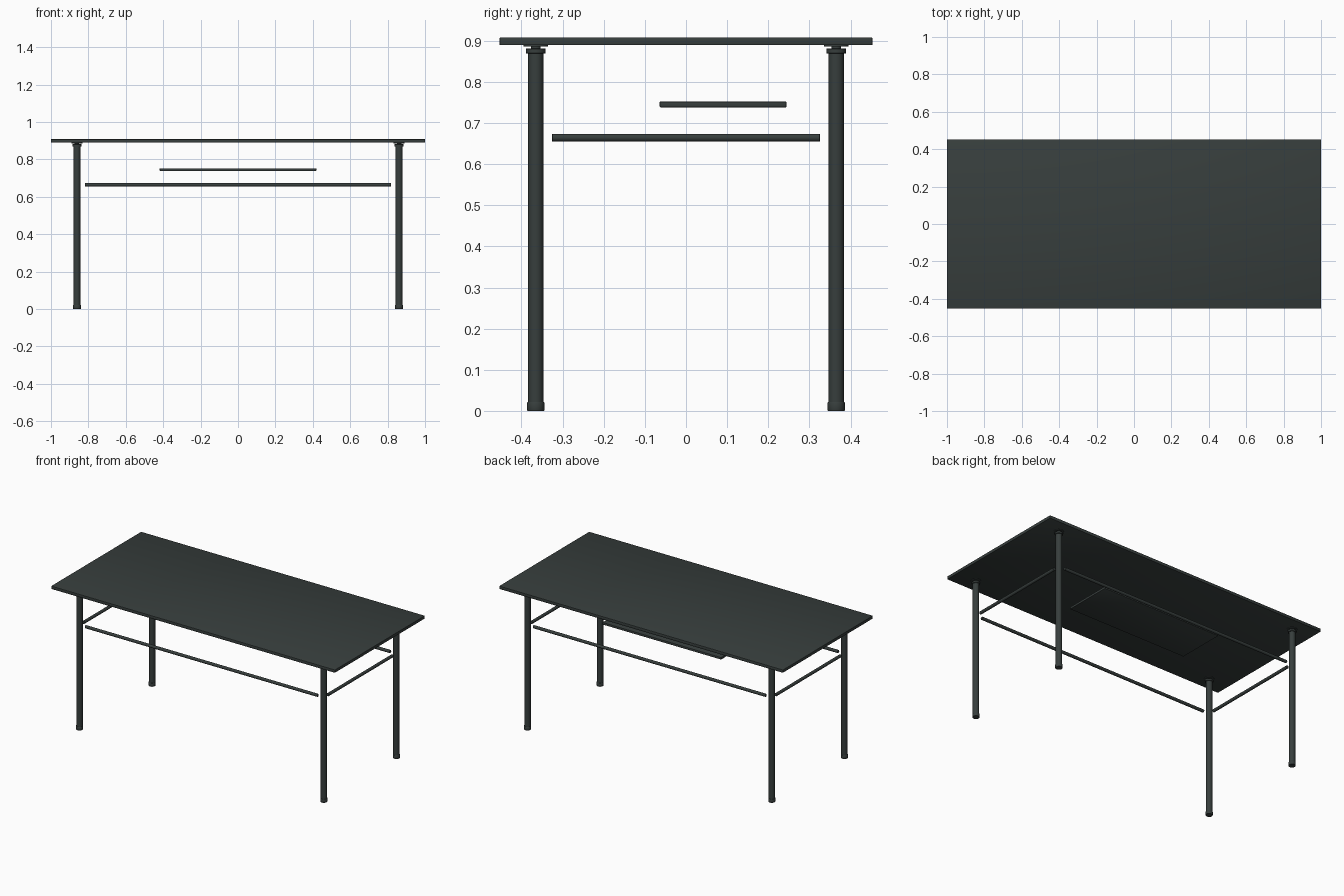
import bpy
import bmesh
from math import pi, cos, sin
from mathutils import Matrix

default = bpy.data.objects.get("Cube")
if default:
    bpy.data.objects.remove(default, do_unlink=True)

charcoal = bpy.data.materials.new("charcoal_metal")
charcoal.use_nodes = True
colour = (0.038, 0.048, 0.046, 1)
charcoal.diffuse_color = colour
bsdf = next(n for n in charcoal.node_tree.nodes if n.type == 'BSDF_PRINCIPLED')
bsdf.inputs["Base Color"].default_value = colour

LEG_X, LEG_Y = 0.861, 0.365
RAIL_Z, RAIL_R = 0.664, 0.0095


def finish(name, bm):
    """Turn a bmesh into a smooth-by-angle object with the shared material."""
    bmesh.ops.recalc_face_normals(bm, faces=bm.faces)
    mesh = bpy.data.meshes.new(name)
    bm.to_mesh(mesh)
    bm.free()
    mesh.materials.append(charcoal)
    obj = bpy.data.objects.new(name, mesh)
    bpy.context.collection.objects.link(obj)
    bpy.ops.object.select_all(action='DESELECT')
    obj.select_set(True)
    bpy.context.view_layer.objects.active = obj
    bpy.ops.object.shade_smooth_by_angle(angle=pi / 6)
    return obj


def slab(name, size, centre, bevel):
    bm = bmesh.new()
    bmesh.ops.create_cube(bm, size=1)
    bmesh.ops.scale(bm, vec=size, verts=bm.verts)
    bmesh.ops.translate(bm, vec=centre, verts=bm.verts)
    bmesh.ops.bevel(bm, geom=bm.edges[:], offset=bevel, segments=2,
                    profile=0.5, affect='EDGES')
    return finish(name, bm)


def lathe(name, profile, matrix, sides=32):
    """Revolve (radius, height) points about z and cap both ends."""
    bm = bmesh.new()
    rings = [[bm.verts.new((r * cos(2 * pi * i / sides), r * sin(2 * pi * i / sides), z))
              for i in range(sides)] for r, z in profile]
    for low, high in zip(rings, rings[1:]):
        for i in range(sides):
            j = (i + 1) % sides
            bm.faces.new((low[i], low[j], high[j], high[i]))
    bm.faces.new(rings[0][::-1])
    bm.faces.new(rings[-1])
    bm.transform(matrix)
    return finish(name, bm)


# Tabletop and the small shelf beneath it
slab("tabletop", (2.0, 0.906, 0.019), (0, 0, 0.8985), 0.002)
slab("under_shelf", (0.837, 0.308, 0.014), (0, 0.09, 0.745), 0.002)

# Legs with foot, collar, short neck and mounting flange
leg_profile = [(0.020, 0), (0.021, 0.002), (0.021, 0.020), (0.020, 0.022),
               (0.0185, 0.022), (0.0185, 0.869),
               (0.023, 0.869), (0.024, 0.870), (0.024, 0.880), (0.023, 0.881),
               (0.012, 0.881), (0.012, 0.886),
               (0.030, 0.886), (0.030, 0.890)]
for sx, side in ((1, "left"), (-1, "right")):
    for sy, end in ((1, "back"), (-1, "front")):
        lathe(f"{end}_{side}_leg", leg_profile,
              Matrix.Translation((sx * LEG_X, sy * LEG_Y, 0)))


# Round rails between the legs
def rail(name, half, centre, axis):
    chamfer = 0.0015
    profile = [(RAIL_R - chamfer, -half), (RAIL_R, chamfer - half),
               (RAIL_R, half - chamfer), (RAIL_R - chamfer, half)]
    lathe(name, profile, Matrix.Translation(centre) @ Matrix.Rotation(pi / 2, 4, axis), 24)


for s, end, side in ((1, "back", "left"), (-1, "front", "right")):
    rail(f"{end}_rail", 0.819, (0, s * LEG_Y, RAIL_Z), 'Y')
    rail(f"{side}_rail", 0.326, (s * LEG_X, 0, RAIL_Z), 'X')
